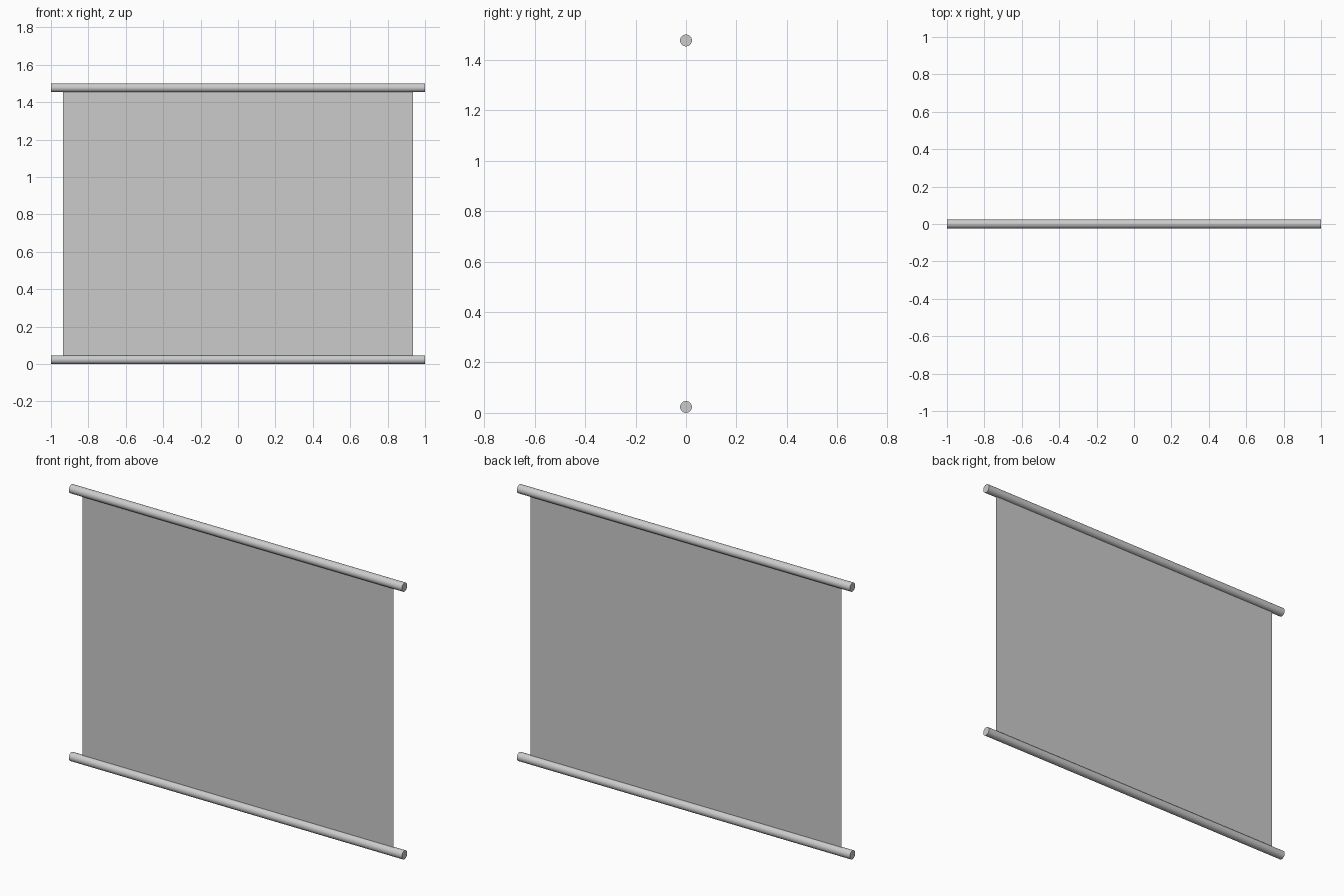
import bpy
import math

if "Cube" in bpy.data.objects:
    bpy.data.objects.remove(bpy.data.objects["Cube"])

R = 0.0235           # rod radius
TOP = 1.477          # upper rod centre height
HALF_SHEET = 0.935   # half width of the sheet


def rod(name, z):
    bpy.ops.mesh.primitive_cylinder_add(vertices=32, radius=R, depth=2.0,
                                        location=(0, 0, z),
                                        rotation=(0, math.pi / 2, 0))
    ob = bpy.context.object
    ob.name = name
    bpy.ops.object.shade_smooth_by_angle()
    return ob


# Horizontal rods
rod("bottom_rod", R)
rod("top_rod", TOP)

# Paper-thin sheet stretched between the rods
mesh = bpy.data.meshes.new("hanging_sheet")
w = HALF_SHEET
mesh.from_pydata([(-w, 0, R), (w, 0, R), (w, 0, TOP), (-w, 0, TOP)],
                 [], [(0, 1, 2, 3)])
sheet = bpy.data.objects.new("hanging_sheet", mesh)
bpy.context.collection.objects.link(sheet)
